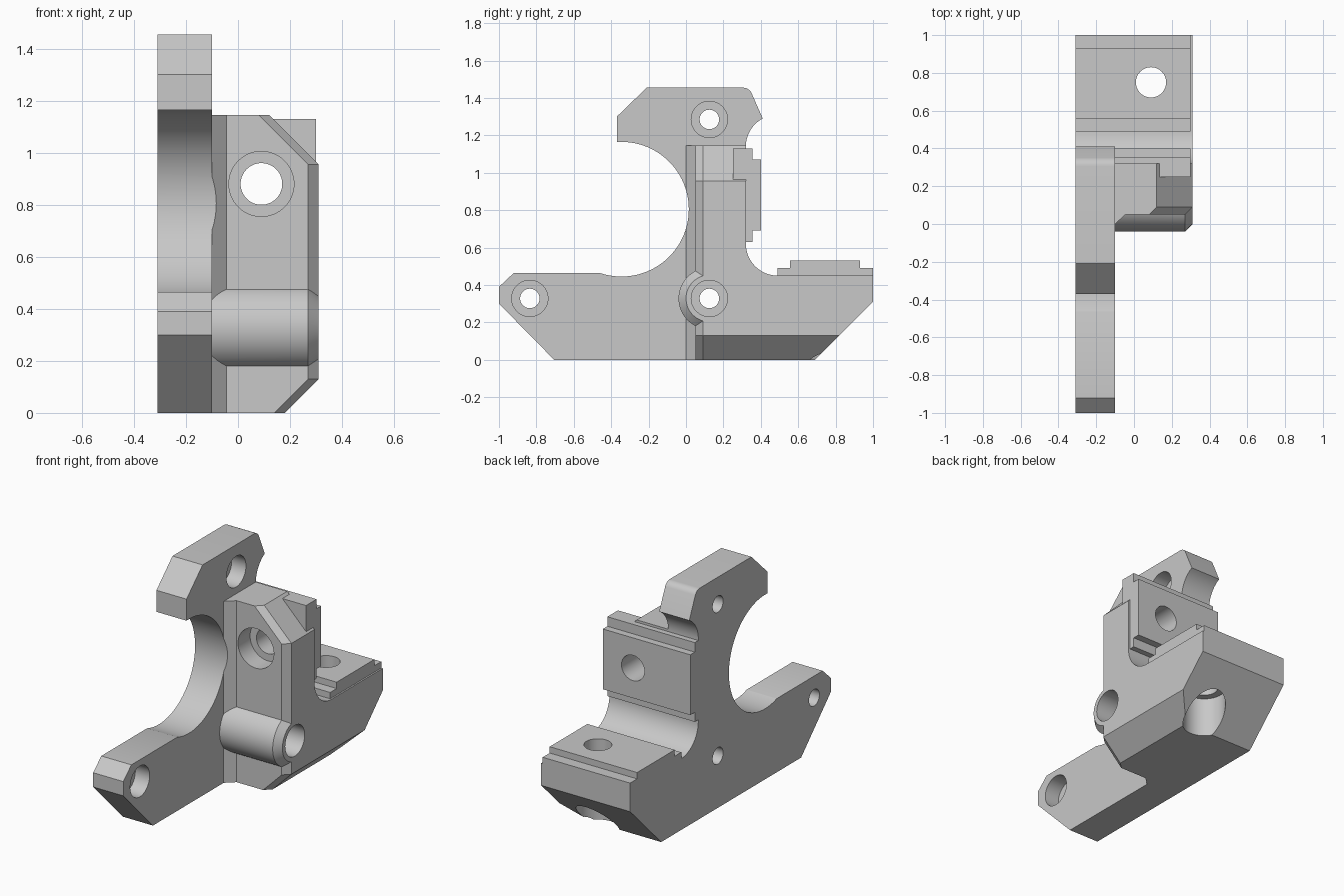
import bpy, bmesh, math
from mathutils import Vector

if "Cube" in bpy.data.objects:
    bpy.data.objects.remove(bpy.data.objects["Cube"], do_unlink=True)

grey = bpy.data.materials.new("plain grey")
grey.use_nodes = True
colour = (0.58, 0.58, 0.58, 1)
grey.diffuse_color = colour
grey.node_tree.nodes["Principled BSDF"].inputs["Base Color"].default_value = colour


def loft(name, sections):
    """Solid joining matching closed sections, capped at both ends."""
    bm = bmesh.new()
    rings = [[bm.verts.new(p) for p in s] for s in sections]
    n = len(rings[0])
    for a, b in zip(rings, rings[1:]):
        for i in range(n):
            j = (i + 1) % n
            bm.faces.new((a[i], a[j], b[j], b[i]))
    bm.faces.new(rings[0])
    bm.faces.new(rings[-1])
    bmesh.ops.recalc_face_normals(bm, faces=bm.faces)
    mesh = bpy.data.meshes.new(name)
    bm.to_mesh(mesh)
    bm.free()
    mesh.materials.append(grey)
    ob = bpy.data.objects.new(name, mesh)
    bpy.context.collection.objects.link(ob)
    return ob


def slab(name, profile, x0, x1):
    """Side (y, z) profile extruded across x."""
    return loft(name, [[(x, y, z) for y, z in profile] for x in (x0, x1)])


def arc(cy, cz, r, a0, a1, steps=12):
    angles = [math.radians(a0 + (a1 - a0) * i / steps) for i in range(steps + 1)]
    return [(cy + r * math.cos(a), cz + r * math.sin(a)) for a in angles]


def rod(name, start, axis, stations, sides=64):
    """Round solid along an axis; stations are (distance, radius)."""
    d = Vector(axis)
    u = d.orthogonal().normalized()
    v = d.cross(u)
    turn = [math.tau * i / sides for i in range(sides)]
    return loft(name, [[Vector(start) + d * t + r * (u * math.cos(a) + v * math.sin(a))
                        for a in turn] for t, r in stations])


def combine(target, other, operation):
    mod = target.modifiers.new(other.name, "BOOLEAN")
    mod.operation = operation
    mod.solver = "EXACT"
    mod.object = other
    bpy.context.view_layer.objects.active = target
    bpy.ops.object.modifier_apply(modifier=mod.name)
    bpy.data.objects.remove(other, do_unlink=True)


LEFT, INNER, RIGHT = -0.31, -0.10, 0.31
FRONT, WALL, SHELF, TOP = 0.05, 0.32, 0.45, 1.145
R = 0.17

# Shared rear outline: sloped underside, shelf, rounded inner corner
rear = [(0.69, 0), (1, 0.31), (1, SHELF)] + arc(WALL + R, SHELF + R, R, 270, 180)

# Side plate
plate = slab("bracket", [(-0.705, 0)] + rear
             + arc(WALL + R, 1.14, R, 180, 118)
             + arc(0.305, 1.405, 0.05, 25, 90, 6)
             + [(-0.21, 1.455), (-0.37, 1.30), (-0.37, 0.465),
                (-0.92, 0.465), (-1, 0.39), (-1, 0.30)], LEFT, INNER)

# Wide body, trimmed to a bevelled front outline
body = slab("body", [(FRONT, 0)] + rear + [(WALL, TOP), (FRONT, TOP)], INNER, RIGHT + 0.1)


def outline(y, inset):
    pts = [(-0.4, -0.1), (0.08 - inset, -0.1), (RIGHT - inset, 0.13),
           (RIGHT - inset, 0.955), (0.12 - inset, TOP), (0.02 - inset, TOP + 0.1),
           (-0.4, TOP + 0.1)]
    return [(x, y, z) for x, z in pts]


envelope = loft("envelope", [outline(FRONT - 0.04, 0.08), outline(FRONT + 0.04, 0),
                             outline(1.1, 0)])
combine(body, envelope, "INTERSECT")
combine(plate, body, "UNION")

# Sloped web between plate and body
web_plan = [(INNER - 0.05, 0), (INNER, 0), (-0.045, FRONT), (-0.045, 0.15),
            (INNER - 0.05, 0.15)]
web = loft("web", [[(x, y, z) for x, y in web_plan] for z in (0, TOP)])
combine(plate, web, "UNION")

# Stepped mounting pads on the wall and the shelf
wall_pad = [(0.25, 0.63), (0.355, 0.63), (0.355, 0.69), (0.40, 0.69),
            (0.40, 1.07), (0.355, 1.07), (0.355, 1.13), (0.25, 1.13)]
shelf_pad = [(0.49, 0.40), (1, 0.40), (1, 0.49), (0.93, 0.49), (0.93, 0.53),
             (0.555, 0.53), (0.555, 0.49), (0.49, 0.49)]
for name, profile in (("wall_pad", wall_pad), ("shelf_pad", shelf_pad)):
    combine(plate, slab(name, profile, LEFT, 0.30), "UNION")

# Round screw boss with bevelled end
boss = rod("boss", (-0.15, 0.125, 0.328), (1, 0, 0),
           [(0, 0.165), (0.42, 0.165), (0.46, 0.125)])
combine(plate, boss, "UNION")

# Large round bite for the motor body
bite = rod("bite", (-0.5, -0.345, 0.805), (1, 0, 0), [(0, 0.36), (0.6, 0.36)], 96)
combine(plate, bite, "DIFFERENCE")

# Counterbored screw holes through the plate
for y, z in ((-0.835, 0.328), (0.125, 0.328), (0.125, 1.285)):
    hole = rod("screw_hole", (-0.4, y, z), (1, 0, 0),
               [(0, 0.052), (0.2, 0.052), (0.2, 0.097), (0.8, 0.097)])
    combine(plate, hole, "DIFFERENCE")

# Counterbored holes through the wall and the shelf
wide = [(0, 0.125), (0.3, 0.125), (0.3, 0.08), (0.9, 0.08)]
for start, axis in (((0.09, -0.13, 0.88), (0, 1, 0)), ((0.09, 0.75, -0.05), (0, 0, 1))):
    combine(plate, rod("mount_hole", start, axis, wide), "DIFFERENCE")

bpy.ops.object.select_all(action="DESELECT")
plate.select_set(True)
bpy.context.view_layer.objects.active = plate
bpy.ops.object.shade_smooth_by_angle(angle=math.radians(25))
